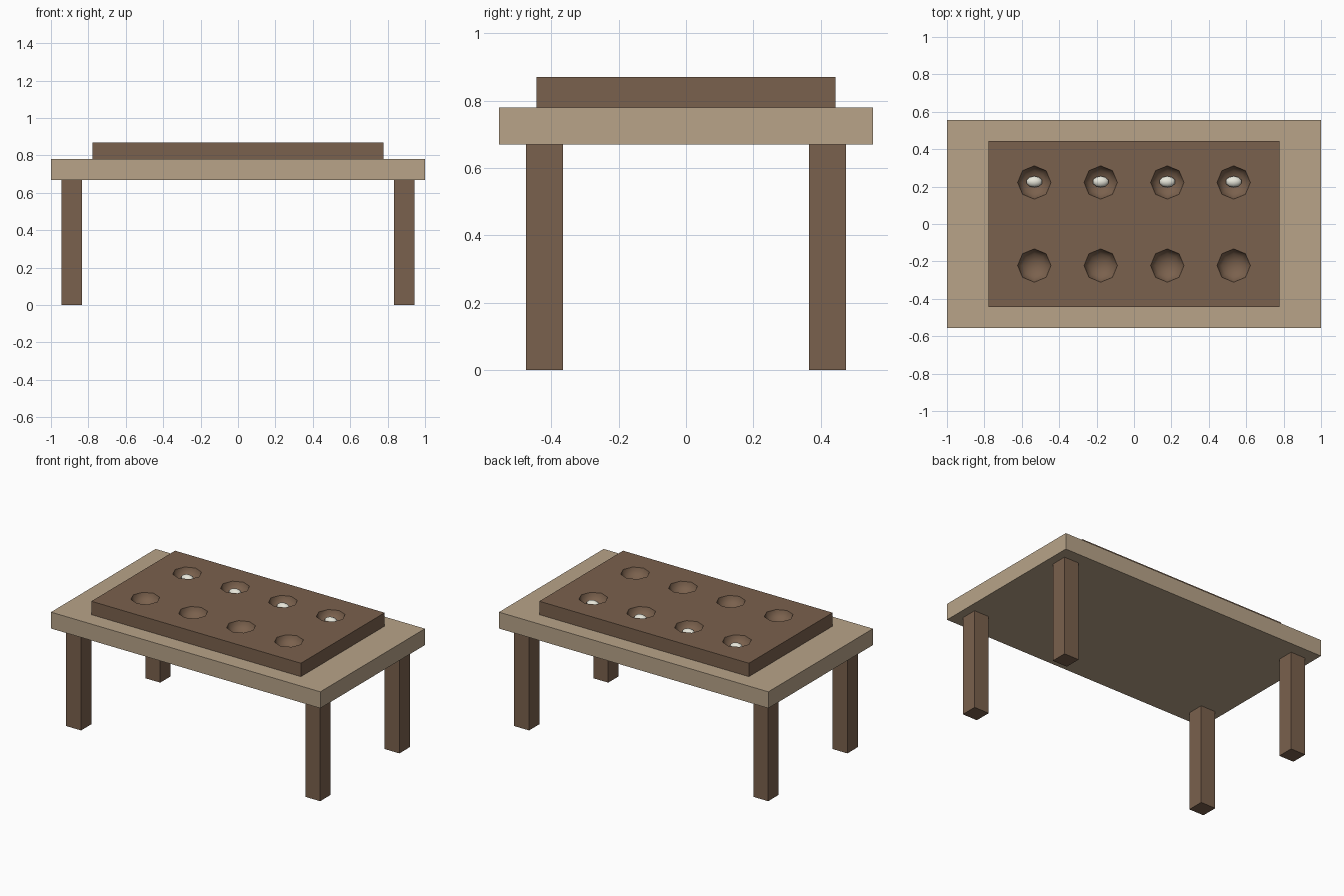
import bpy, bmesh, math
from mathutils import Matrix

if "Cube" in bpy.data.objects:
    bpy.data.objects.remove(bpy.data.objects["Cube"])


def material(name, color):
    m = bpy.data.materials.new(name)
    m.diffuse_color = (*color, 1)
    m.use_nodes = True
    m.node_tree.nodes["Principled BSDF"].inputs["Base Color"].default_value = m.diffuse_color
    return m


light_wood = material("light_wood", (0.48, 0.37, 0.25))
dark_wood = material("dark_wood", (0.195, 0.119, 0.074))
ivory = material("ivory", (0.80, 0.79, 0.70))


def make_object(name, bm, mat):
    me = bpy.data.meshes.new(name)
    bm.to_mesh(me)
    bm.free()
    me.materials.append(mat)
    ob = bpy.data.objects.new(name, me)
    bpy.context.collection.objects.link(ob)
    return ob


def box(name, center, size, mat):
    bm = bmesh.new()
    bmesh.ops.create_cube(bm, size=1, matrix=Matrix.Translation(center) @ Matrix.Diagonal((*size, 1)))
    return make_object(name, bm, mat)


def add_ellipsoid(bm, center, radii, segments, rings):
    bmesh.ops.create_uvsphere(bm, u_segments=segments, v_segments=rings, radius=1,
                              matrix=Matrix.Translation(center) @ Matrix.Diagonal((*radii, 1)))
    for f in bm.faces:
        f.smooth = True


def smooth(ob, angle):
    bpy.ops.object.select_all(action='DESELECT')
    ob.select_set(True)
    bpy.context.view_layer.objects.active = ob
    bpy.ops.object.shade_smooth_by_angle(angle=math.radians(angle))


# Table top and four legs
box("table_top", (0, 0, 0.725), (2.0, 1.11, 0.11), light_wood)
for side, sx in (("left", -1), ("right", 1)):
    for end, sy in (("front", -1), ("back", 1)):
        box(f"{end}_{side}_leg", (sx * 0.888, sy * 0.42, 0.335), (0.11, 0.11, 0.67), dark_wood)

# Game board with two rows of four octagonal pits
pit_x = [-0.533, -0.178, 0.178, 0.533]
pit_y = 0.222
board = box("game_board", (0, 0, 0.825), (1.556, 0.888, 0.09), dark_wood)
bm = bmesh.new()
for x in pit_x:
    for y in (-pit_y, pit_y):
        add_ellipsoid(bm, (x, y, 0.873), (0.09, 0.09, 0.066), 8, 8)
cutter = make_object("pit_cutter", bm, dark_wood)
cutter.hide_render = True
mod = board.modifiers.new("pits", 'BOOLEAN')
mod.operation = 'DIFFERENCE'
mod.solver = 'EXACT'
mod.object = cutter
bpy.context.view_layer.objects.active = board
bpy.ops.object.modifier_apply(modifier=mod.name)
bpy.data.objects.remove(cutter)
smooth(board, 50)

# One game piece in each pit of the back row
for i, x in enumerate(pit_x):
    bm = bmesh.new()
    add_ellipsoid(bm, (x, pit_y + 0.004, 0.832), (0.044, 0.03, 0.025), 10, 8)
    smooth(make_object(f"game_piece_{i + 1}", bm, ivory), 60)
